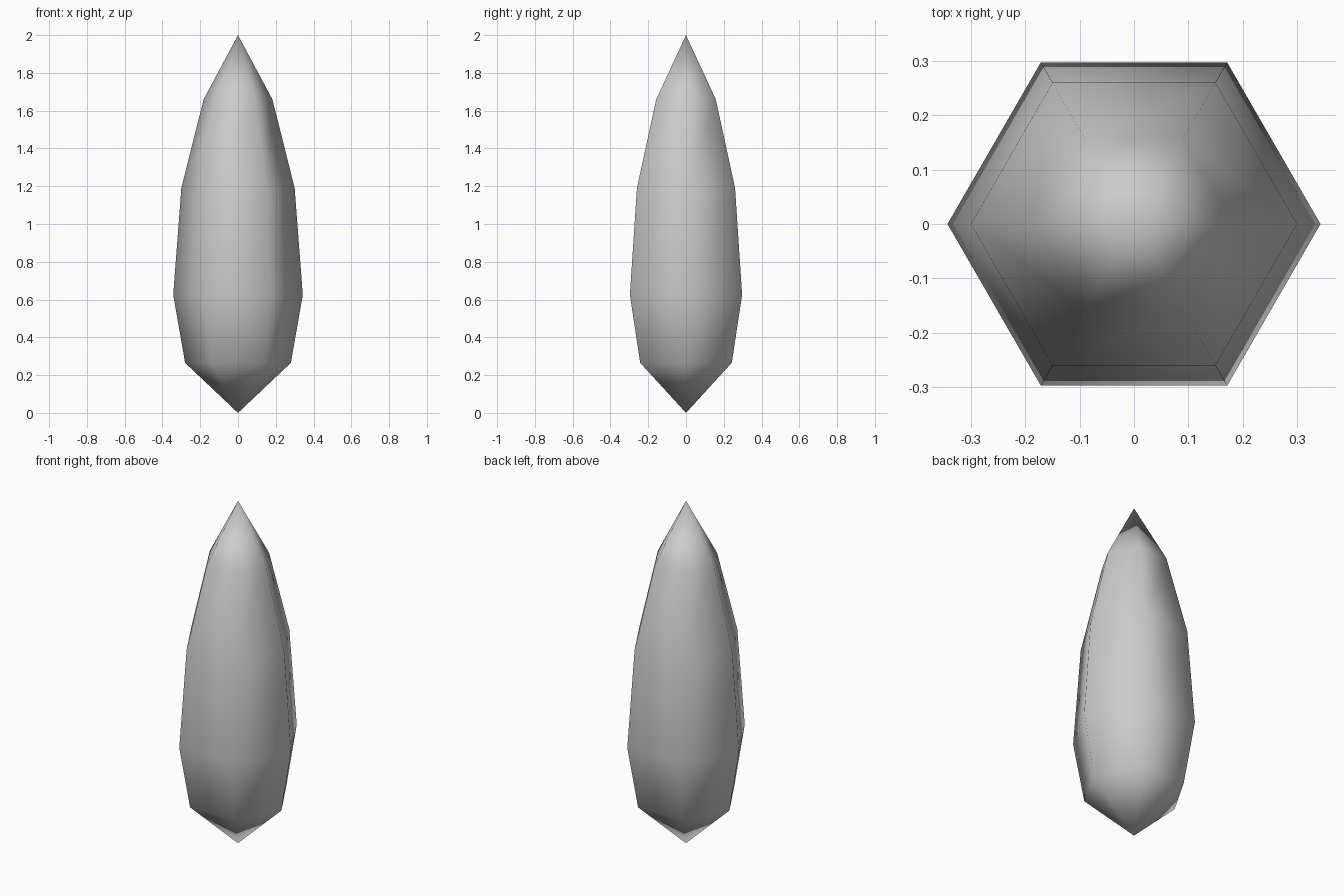
import bpy, bmesh
from math import cos, sin, pi

if "Cube" in bpy.data.objects:
    bpy.data.objects.remove(bpy.data.objects["Cube"])

SIDES = 6
# radius to the corners and height of each ring, between the two points
RINGS = [(0.28, 0.265), (0.343, 0.625), (0.30, 1.19), (0.182, 1.66)]

# six-sided crystal shard, pointed at both ends
bm = bmesh.new()
bottom = bm.verts.new((0, 0, 0))
top = bm.verts.new((0, 0, 2))
loops = [[bm.verts.new((r * cos(2 * pi * i / SIDES), r * sin(2 * pi * i / SIDES), z))
          for i in range(SIDES)] for r, z in RINGS]

for i in range(SIDES):
    j = (i + 1) % SIDES
    bm.faces.new((bottom, loops[0][j], loops[0][i]))
    for low, high in zip(loops, loops[1:]):
        bm.faces.new((low[i], low[j], high[j], high[i]))
    bm.faces.new((loops[-1][i], loops[-1][j], top))

bmesh.ops.recalc_face_normals(bm, faces=bm.faces)
# soft shading across the facets
for face in bm.faces:
    face.smooth = True

mesh = bpy.data.meshes.new("crystal_shard")
bm.to_mesh(mesh)
bm.free()
bpy.context.collection.objects.link(bpy.data.objects.new("crystal_shard", mesh))
